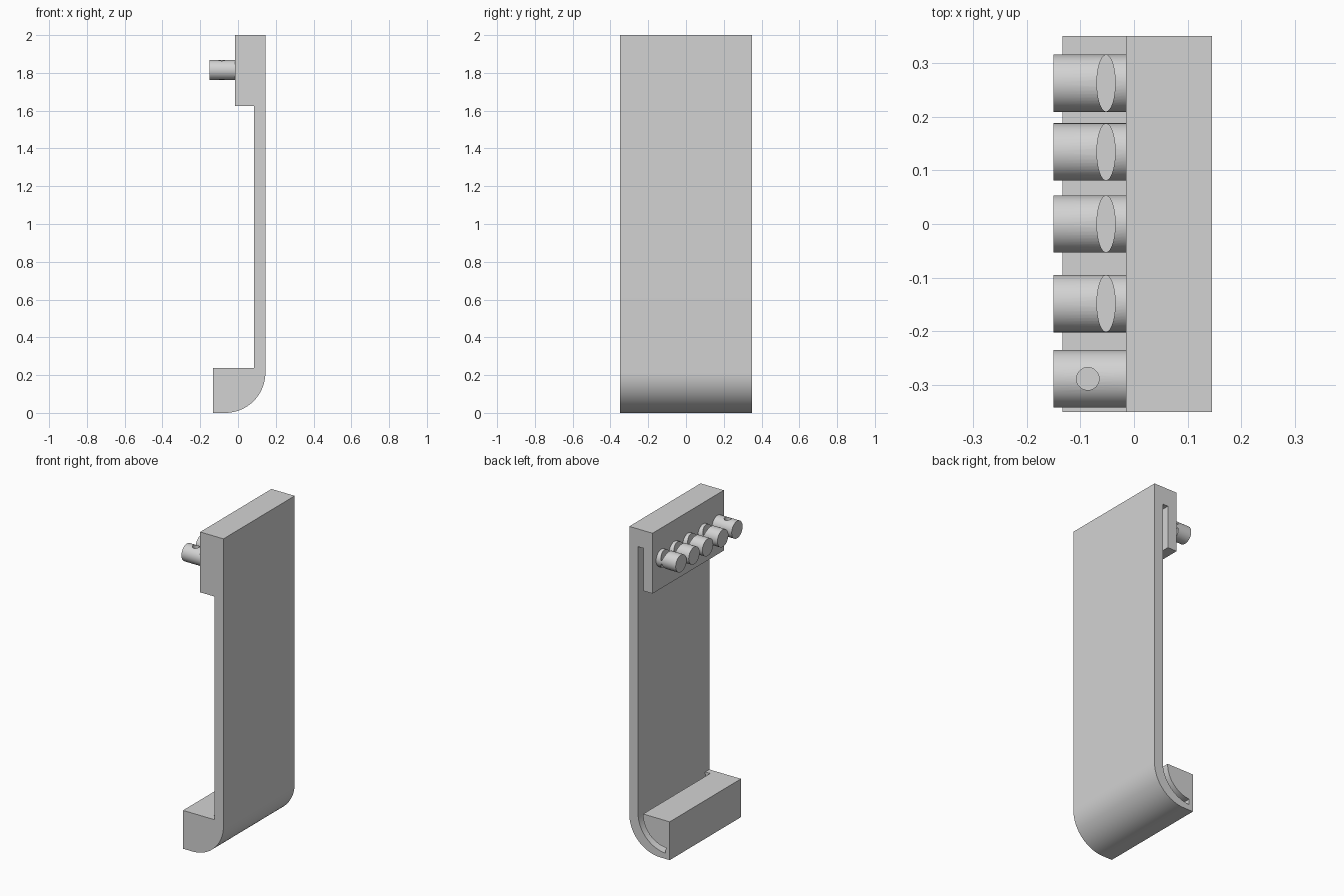
import bpy
import bmesh
from math import cos, sin, radians, pi
from mathutils import Matrix, Vector

if "Cube" in bpy.data.objects:
    bpy.data.objects.remove(bpy.data.objects["Cube"], do_unlink=True)

grey = bpy.data.materials.new("light_grey")
grey.use_nodes = True
grey.diffuse_color = (0.65, 0.65, 0.65, 1)
grey.node_tree.nodes["Principled BSDF"].inputs["Base Color"].default_value = grey.diffuse_color


def finish(name, bm):
    bmesh.ops.recalc_face_normals(bm, faces=bm.faces)
    mesh = bpy.data.meshes.new(name)
    bm.to_mesh(mesh)
    bm.free()
    mesh.materials.append(grey)
    ob = bpy.data.objects.new(name, mesh)
    bpy.context.scene.collection.objects.link(ob)
    return ob


def prism(name, profile, y0, y1):
    """Extrude an x-z outline along y."""
    bm = bmesh.new()
    face = bm.faces.new([bm.verts.new((x, y0, z)) for x, z in profile])
    ext = bmesh.ops.extrude_face_region(bm, geom=[face])["geom"]
    verts = [v for v in ext if isinstance(v, bmesh.types.BMVert)]
    bmesh.ops.translate(bm, verts=verts, vec=(0, y1 - y0, 0))
    return finish(name, bm)


def cylinder(name, matrix, sides=48):
    """Unit cylinder placed by a matrix."""
    bm = bmesh.new()
    bmesh.ops.create_cone(bm, cap_ends=True, segments=sides, radius1=1,
                          radius2=1, depth=1, matrix=matrix)
    return finish(name, bm)


def arc(cx, cz, r, a0, a1, steps=24):
    angles = [radians(a0 + (a1 - a0) * i / steps) for i in range(steps + 1)]
    return [(cx + r * cos(a), cz + r * sin(a)) for a in angles]


def cut(ob, cutters):
    """Subtract cutters, bake the result and remove them."""
    for c in cutters:
        c.hide_render = True
        mod = ob.modifiers.new("cut", "BOOLEAN")
        mod.operation = "DIFFERENCE"
        mod.solver = "EXACT"
        mod.object = c
    deps = bpy.context.evaluated_depsgraph_get()
    mesh = bpy.data.meshes.new_from_object(ob.evaluated_get(deps))
    ob.modifiers.clear()
    ob.data = mesh
    for c in cutters:
        bpy.data.objects.remove(c, do_unlink=True)


def smooth(ob):
    bpy.ops.object.select_all(action="DESELECT")
    ob.select_set(True)
    bpy.context.view_layer.objects.active = ob
    bpy.ops.object.shade_smooth_by_angle(angle=radians(30))


# Panel with thick head and curved foot
WALL, OUT, HALF = 0.085, 0.145, 0.35
outline = [(-0.015, 2), (-0.015, 1.625), (WALL, 1.625), (WALL, 0.238),
           (-0.133, 0.238), (-0.133, 0)]
outline += arc(-0.068, 0.213, 0.213, -90, 0) + [(OUT, 2)]
body = prism("panel_body", outline, -HALF, HALF)

# Sliding slots, open at the back end and closed near the front
head_slot = prism("head_slot_cutter", [(WALL, 1.89), (0.048, 1.89),
                                       (0.048, 1.6), (WALL, 1.6)], -0.31, 0.4)
foot_path = [(WALL, 0.26)] + arc(-0.115, 0.235, 0.2, 0, -87)
foot_path += arc(-0.115, 0.235, 0.165, -87, 0) + [(0.05, 0.26)]
foot_slot = prism("foot_slot_cutter", foot_path, -0.31, 0.4)
cut(body, [head_slot, foot_slot])
smooth(body)

# Row of pegs: round hole in the front one, wide oval holes in the rest
PEG_R, PEG_Z = 0.0535, 1.815
for i, y in enumerate([-0.288, -0.148, 0.0, 0.134, 0.262]):
    place = (Matrix.Translation((-0.081, y, PEG_Z)) @ Matrix.Rotation(pi / 2, 4, "Y")
             @ Matrix.Diagonal((PEG_R, PEG_R, 0.138, 1)))
    peg = cylinder(f"peg_{i + 1}", place)
    hx, rx, ry = (-0.086, 0.021, 0.021) if i == 0 else (-0.052, 0.017, 0.0525)
    hole = cylinder("hole_cutter", Matrix.Translation((hx, y, PEG_Z))
                    @ Matrix.Diagonal((rx, ry, 0.3, 1)))
    cut(peg, [hole])
    smooth(peg)
